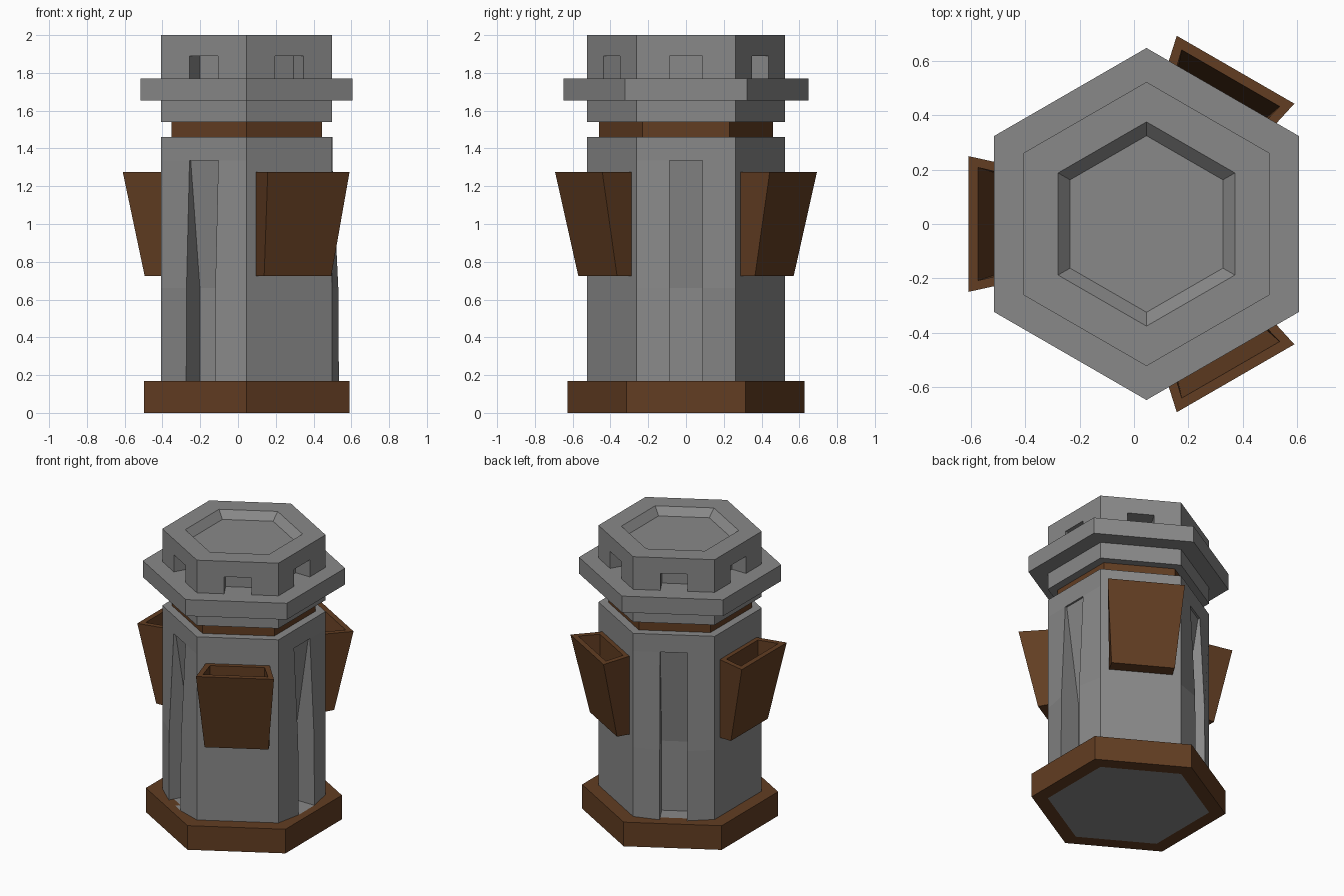
import bpy, bmesh
from math import cos, sin, radians
from mathutils import Vector

cube = bpy.data.objects.get("Cube")
if cube:
    bpy.data.objects.remove(cube, do_unlink=True)

CX = 0.046                    # axis of the tower
APOTHEM = 0.453               # wall distance of the tower body
CHANNEL_ANGLES = (0, 120, 240)
BOX_ANGLES = (60, 180, 300)


def material(name, color):
    mat = bpy.data.materials.new(name)
    mat.diffuse_color = (*color, 1)
    mat.use_nodes = True
    bsdf = mat.node_tree.nodes["Principled BSDF"]
    bsdf.inputs["Base Color"].default_value = (*color, 1)
    bsdf.inputs["Roughness"].default_value = 0.9
    return mat


STONE = material("grey stone", (0.25, 0.25, 0.25))
WOOD = material("brown wood", (0.122, 0.047, 0.016))


def on_side(angle, r, t, z):
    """Point at distance r out of a side and t along it."""
    a = radians(angle)
    return Vector((CX + r * cos(a) - t * sin(a), r * sin(a) + t * cos(a), z))


def hexagon(radius, z):
    return [on_side(30 + 60 * k, radius, 0, z) for k in range(6)]


def loft(name, rings, mat, closed=False):
    """Skin a stack of rings; close it into a loop or cap both ends."""
    bm = bmesh.new()
    loops = [[bm.verts.new(p) for p in ring] for ring in rings]
    pairs = list(zip(loops, loops[1:]))
    if closed:
        pairs.append((loops[-1], loops[0]))
    else:
        bm.faces.new(loops[0])
        bm.faces.new(loops[-1])
    n = len(loops[0])
    for low, high in pairs:
        for i in range(n):
            j = (i + 1) % n
            bm.faces.new((low[i], low[j], high[j], high[i]))
    bmesh.ops.recalc_face_normals(bm, faces=bm.faces)
    mesh = bpy.data.meshes.new(name)
    bm.to_mesh(mesh)
    bm.free()
    mesh.materials.append(mat)
    obj = bpy.data.objects.new(name, mesh)
    bpy.context.collection.objects.link(obj)
    return obj


def hex_loft(name, profile, mat, closed=False):
    return loft(name, [hexagon(r, z) for r, z in profile], mat, closed)


def carve(target, angle, profile, half_width):
    """Cut a radial profile, extruded along one side, out of the target."""
    rings = [[on_side(angle, r, t, z) for r, z in profile]
             for t in (-half_width, half_width)]
    cutter = loft("cutter", rings, STONE)
    cutter.hide_render = True
    mod = target.modifiers.new("cut", 'BOOLEAN')
    mod.operation, mod.solver, mod.object = 'DIFFERENCE', 'EXACT', cutter
    bpy.context.view_layer.objects.active = target
    bpy.ops.object.modifier_apply(modifier=mod.name)
    bpy.data.objects.remove(cutter, do_unlink=True)


# Wooden foot ring around the stone body
hex_loft("base_ring", [(0.628, 0), (0.628, 0.17), (0.523, 0.17), (0.523, 0)],
         WOOD, closed=True)


# Body whose channelled sides swell slightly towards the bottom
def body_ring(z, swell):
    ring = []
    for angle in range(0, 360, 60):
        if angle in CHANNEL_ANGLES:
            ring += [on_side(angle, APOTHEM + swell, t, z) for t in (-0.09, 0.09)]
        ring.append(on_side(angle + 30, 0.523, 0, z))
    return ring


body = loft("tower_body", [body_ring(z, s) for z, s in
                           ((0, 0), (0.17, 0.035), (0.66, 0.032),
                            (1.335, 0), (1.46, 0))], STONE)

# Tall channels with a sloping upper back
channel = [(0.7, 0.17), (0.343, 0.17), (0.343, 0.66), (0.44, 1.335), (0.7, 1.335)]
for angle in CHANNEL_ANGLES:
    carve(body, angle, channel, 0.088)

# Wooden neck
hex_loft("neck", [(0.46, 1.44), (0.46, 1.56)], WOOD)

# Head with a shallow dished top and a slot on every side
head = hex_loft("head", [(0.523, 1.54), (0.523, 2), (0.376, 2), (0.325, 1.95)], STONE)
slot = [(0.6, 1.77), (0.343, 1.77), (0.343, 1.89), (0.6, 1.89)]
for angle in range(0, 360, 60):
    carve(head, angle, slot, 0.087)

# Projecting ledge around the head
hex_loft("ledge", [(0.648, 1.655), (0.648, 1.77), (0.523, 1.77), (0.523, 1.655)],
         STONE, closed=True)


# Open wooden boxes flaring outwards on alternate sides
def box_ring(angle, z, r_in, r_out, w_in, w_out):
    return [on_side(angle, r_in, -w_in, z), on_side(angle, r_out, -w_out, z),
            on_side(angle, r_out, w_out, z), on_side(angle, r_in, w_in, z)]


for number, angle in enumerate(BOX_ANGLES, 1):
    loft(f"wall_box_{number}", [
        box_ring(angle, 0.725, APOTHEM, 0.54, 0.205, 0.205),
        box_ring(angle, 1.275, APOTHEM, 0.656, 0.205, 0.25),
        box_ring(angle, 1.275, 0.483, 0.62, 0.175, 0.208),
        box_ring(angle, 0.82, 0.483, 0.53, 0.175, 0.178)], WOOD)
